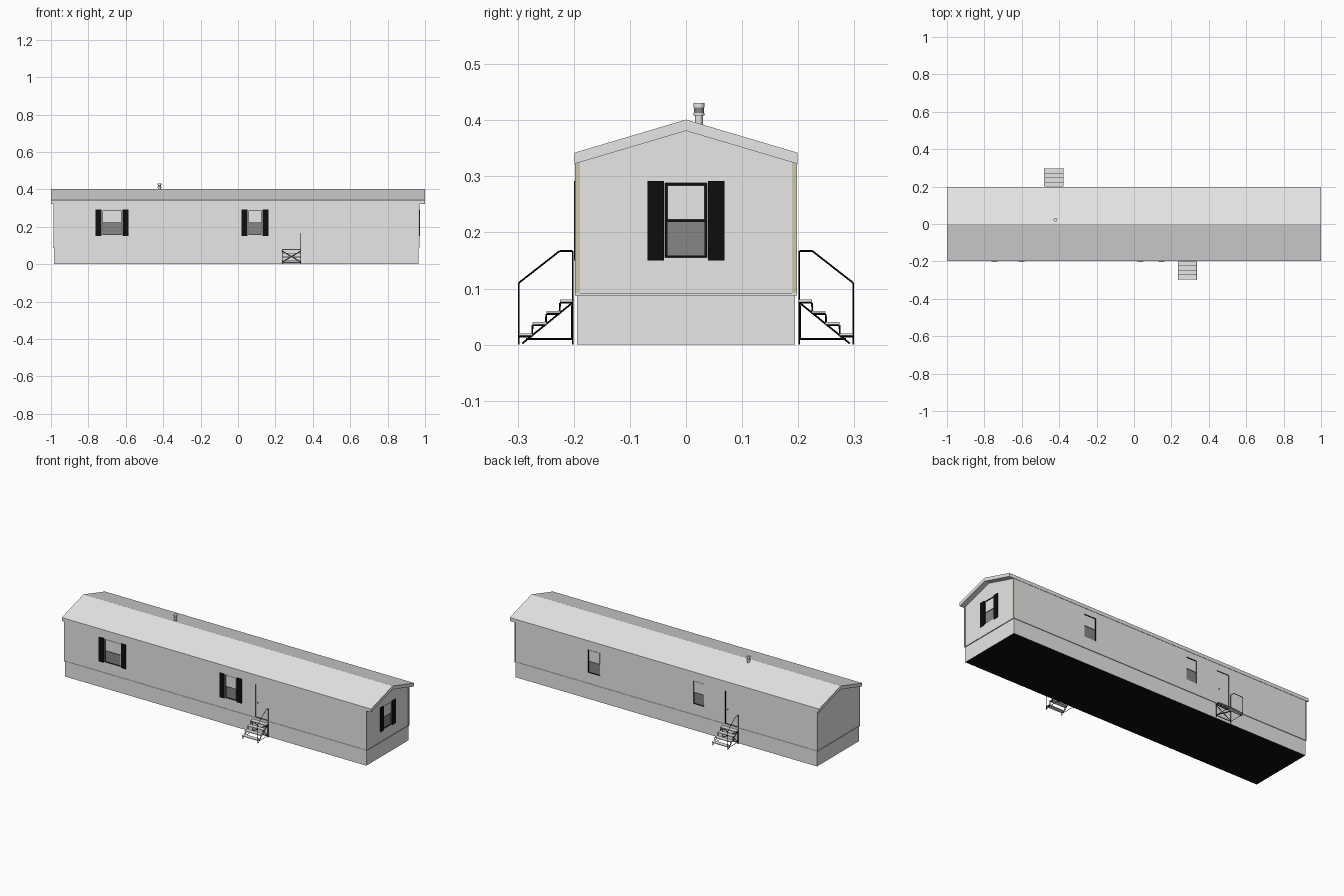
import bpy, bmesh
from mathutils import Vector

cube = bpy.data.objects.get("Cube")
if cube:
    bpy.data.objects.remove(cube, do_unlink=True)


def material(name, r, g, b):
    m = bpy.data.materials.new(name)
    m.use_nodes = True
    m.diffuse_color = (r, g, b, 1)
    m.node_tree.nodes["Principled BSDF"].inputs["Base Color"].default_value = (r, g, b, 1)
    return m


WHITE = material("white siding", 0.8, 0.8, 0.8)
BLACK = material("black", 0.004, 0.004, 0.004)
SCREEN = material("grey screen", 0.24, 0.24, 0.24)
BEIGE = material("beige trim", 0.62, 0.58, 0.38)

WALL_Y, LEFT, RIGHT = 0.196, 0.968, -0.985   # wall planes: sides, +x end, -x end
SILL = 0.09


def finish(name, bm, *mats):
    bmesh.ops.recalc_face_normals(bm, faces=bm.faces)
    me = bpy.data.meshes.new(name)
    bm.to_mesh(me)
    bm.free()
    for m in mats:
        me.materials.append(m)
    ob = bpy.data.objects.new(name, me)
    bpy.context.collection.objects.link(ob)
    return ob


def add_box(bm, lo, hi):
    vs = bmesh.ops.create_cube(bm, size=1)["verts"]
    lo, hi = Vector(lo), Vector(hi)
    for v in vs:
        v.co = (lo + hi) / 2 + v.co * (hi - lo)


def box(name, lo, hi, *mats):
    bm = bmesh.new()
    add_box(bm, [min(p) for p in zip(lo, hi)], [max(p) for p in zip(lo, hi)])
    return finish(name, bm, *mats)


def extrude_x(name, profile, x0, x1, *mats):
    bm = bmesh.new()
    face = bm.faces.new([bm.verts.new((x0, y, z)) for y, z in profile])
    new = bmesh.ops.extrude_face_region(bm, geom=[face])["geom"]
    bmesh.ops.translate(bm, vec=(x1 - x0, 0, 0),
                        verts=[g for g in new if isinstance(g, bmesh.types.BMVert)])
    return finish(name, bm, *mats)


def rods(name, lines, mat, radius=0.0016):
    """Square bars following each polyline."""
    bm = bmesh.new()
    for line in lines:
        for a, b in zip(line, line[1:]):
            a, b = Vector(a), Vector(b)
            vs = bmesh.ops.create_cone(bm, cap_ends=True, segments=4, radius1=radius,
                                       radius2=radius, depth=(b - a).length)["verts"]
            q = (b - a).to_track_quat('Z', 'Y')
            for v in vs:
                v.co = q @ v.co + (a + b) / 2
    return finish(name, bm, mat)


def on_wall(wall, a, d, z):
    """Point at a along the wall, d out from it, height z."""
    if wall == "left_end":
        return (LEFT + d, a, z)
    return (a, (-1 if wall == "front" else 1) * (WALL_Y + d), z)


def wall_box(name, wall, a, d, z, *mats):
    return box(name, on_wall(wall, a[0], d[0], z[0]), on_wall(wall, a[1], d[1], z[1]), *mats)


# Walls, skirting, roof
walls = extrude_x("walls", [(-WALL_Y, SILL), (WALL_Y, SILL), (WALL_Y, 0.325),
                            (0, 0.382), (-WALL_Y, 0.325)], RIGHT, LEFT, WHITE, BLACK)
skirt = box("skirting", (RIGHT + 0.002, -WALL_Y + 0.002, 0),
            (LEFT - 0.002, WALL_Y - 0.002, SILL), WHITE, BLACK)
for p in skirt.data.polygons:
    p.material_index = int(p.normal.z < -0.5)
box("skirting_ledge", (RIGHT - 0.003, -WALL_Y - 0.002, SILL - 0.002),
    (LEFT + 0.003, WALL_Y + 0.002, SILL + 0.002), WHITE)
extrude_x("roof", [(-0.199, 0.322), (0, 0.381), (0.199, 0.322),
                   (0.199, 0.342), (0, 0.401), (-0.199, 0.342)], -1, 1, WHITE)

# Corner trims
for x, out in ((LEFT, 1), (RIGHT, -1)):
    for s in (-1, 1):
        box("corner_trim", (x - out * 0.002, s * 0.189, SILL),
            (x + out * 0.002, s * 0.1975, 0.325), BEIGE)


def cut(wall, a, z):
    """Shallow opening with black reveals."""
    cutter = wall_box("opening_cutter", wall, a, (-0.006, 0.02), z, WHITE, BLACK)
    for p in cutter.data.polygons:
        p.material_index = 1
    mod = walls.modifiers.new("opening", 'BOOLEAN')
    mod.operation, mod.solver, mod.object = 'DIFFERENCE', 'EXACT', cutter
    bpy.context.view_layer.objects.active = walls
    bpy.ops.object.modifier_apply(modifier=mod.name)
    bpy.data.objects.remove(cutter, do_unlink=True)


def window(wall, a0, a1, shutters=None, frame=0.003):
    z0, z1, mid = 0.155, 0.288, 0.221
    cut(wall, (a0, a1), (z0, z1))
    inner = (a0 + frame, a1 - frame)
    wall_box("upper_sash", wall, inner, (-0.007, -0.003), (mid + frame / 2, z1 - frame), WHITE)
    wall_box("lower_screen", wall, inner, (-0.007, -0.004), (z0 + frame, mid - frame / 2), SCREEN)
    if shutters:
        gap, width = shutters
        for lo in (a0 - gap - width, a1 + gap):
            wall_box("shutter", wall, (lo, lo + width), (-0.001, 0.004), (0.15, 0.292), BLACK)


window("front", -0.725, -0.623, (0.005, 0.032))
window("front", 0.056, 0.126, (0.005, 0.032))
window("left_end", -0.037, 0.037, (0.002, 0.03), 0.004)
window("back", 0.42, 0.495)
window("back", -0.255, -0.185)


def entrance(wall, s, cx):
    """Recessed door with a flight of steps; s turns it about for the back."""
    # Door
    da = sorted((cx - s * 0.037, cx + s * 0.044))
    cut(wall, da, (SILL + 0.004, 0.283))
    wall_box("door", wall, da, (-0.008, -0.005), (SILL + 0.004, 0.283), WHITE)
    knob = cx - s * 0.022
    wall_box("door_knob", wall, (knob - 0.002, knob + 0.002), (-0.006, 0.002),
             (0.178, 0.182), WHITE)

    def P(u, v, z):
        return (cx + s * u, -s * v, z)

    # Treads
    half, run, rise, inner = 0.051, 0.0245, 0.02, 0.2
    for i in range(4):
        v, z = inner + i * run, 0.08 - i * rise
        box("step_tread", P(-half, v, z - 0.004), P(half, v + run, z), WHITE)
    # Stepped stringers and side bracing
    lines = []
    for u in (-half + 0.002, half - 0.002):
        zig = []
        for i in range(4):
            v, z = inner + i * run, 0.0745 - i * rise
            zig += [P(u, v + 0.001, z), P(u, v + run, z)]
        lines += [zig,
                  [P(u, 0.202, 0), P(u, 0.202, 0.075), P(u, 0.292, 0.002)],
                  [P(u, 0.202, 0.01), P(u, 0.285, 0.01)],
                  [P(u, 0.298, 0), P(u, 0.298, 0.018)]]
    # Cross brace against the wall
    a, b = -half + 0.002, half - 0.002
    lines += [[P(a, 0.203, 0.012), P(b, 0.203, 0.07)],
              [P(b, 0.203, 0.012), P(a, 0.203, 0.07)],
              [P(a, 0.203, 0.01), P(b, 0.203, 0.01)]]
    rods("step_frame", lines, BLACK)
    # Handrail on one side
    rods("handrail", [[P(half - 0.001, v, z) for v, z in
                       ((0.298, 0), (0.298, 0.11), (0.225, 0.167),
                        (0.202, 0.167), (0.202, 0))]], BLACK)


entrance("front", 1, 0.286)
entrance("back", -1, -0.428)

# Roof vent
for name, r, z0, z1, mat in (("vent_pipe", 0.007, 0.38, 0.412, WHITE),
                             ("vent_collar", 0.01, 0.408, 0.413, WHITE),
                             ("vent_band", 0.009, 0.413, 0.423, SCREEN),
                             ("vent_cap", 0.01, 0.423, 0.431, WHITE)):
    bm = bmesh.new()
    bmesh.ops.create_cone(bm, cap_ends=True, segments=16, radius1=r, radius2=r, depth=z1 - z0)
    bmesh.ops.translate(bm, verts=bm.verts, vec=(-0.42, 0.023, (z0 + z1) / 2))
    finish(name, bm, mat)
